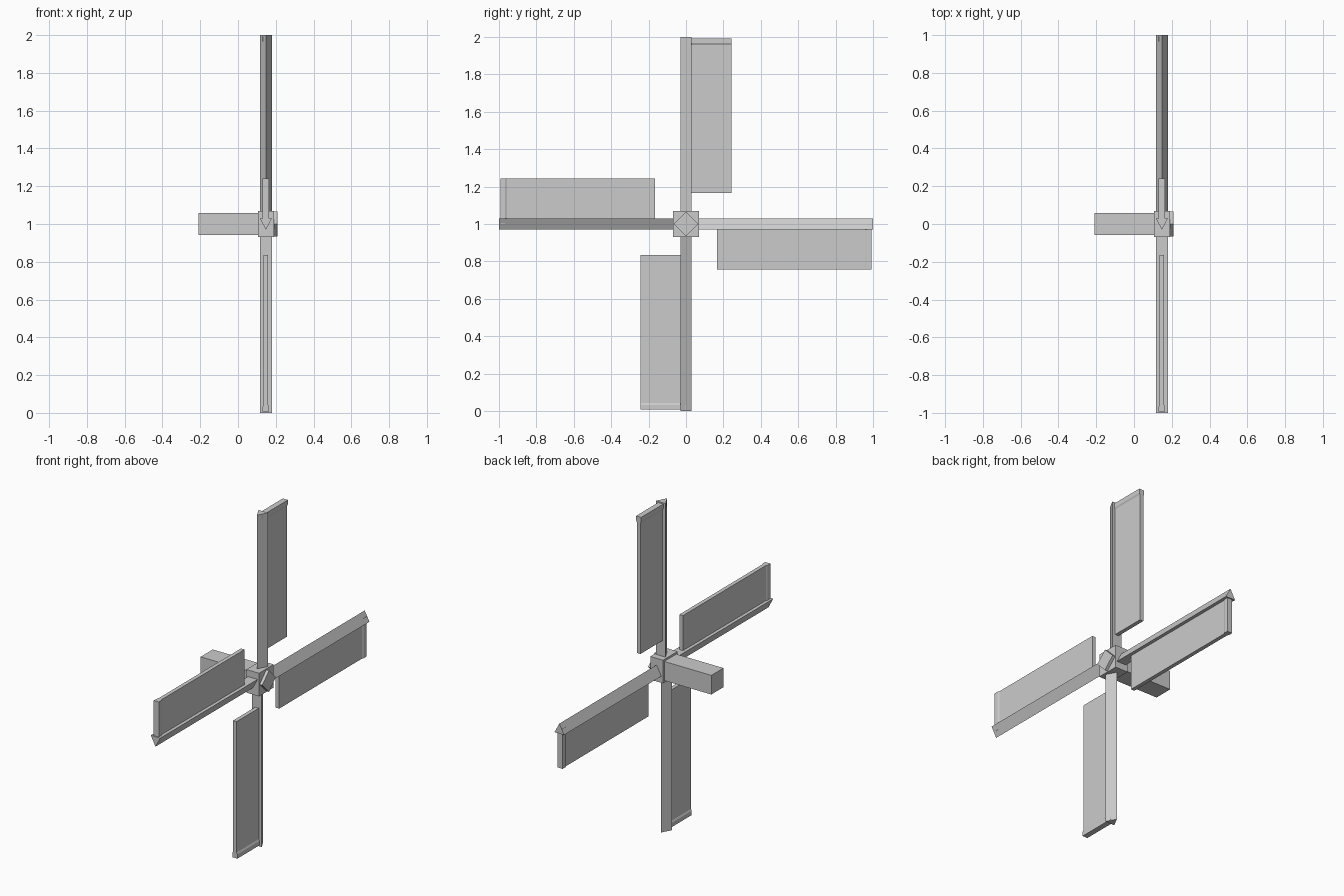
import bpy
import math
from mathutils import Matrix, Vector

if "Cube" in bpy.data.objects:
    bpy.data.objects.remove(bpy.data.objects["Cube"])

AXIS = Vector((0.148, 0, 1))   # centre of the rotor


def prism(name, profile, depth_axis, start, end, matrix=Matrix()):
    """Extrude a 2D profile: depth 'x' uses (y, z), 'y' uses (x, z), 'z' uses (x, y)."""
    place = {'x': lambda a, b, d: (d, a, b),
             'y': lambda a, b, d: (a, d, b),
             'z': lambda a, b, d: (a, b, d)}[depth_axis]
    n = len(profile)
    verts = [Vector(place(a, b, d)) for d in (start, end) for a, b in profile]
    faces = [tuple(range(n)), tuple(range(2 * n - 1, n - 1, -1))]
    faces += [(i, i + n, (i + 1) % n + n, (i + 1) % n) for i in range(n)]
    mesh = bpy.data.meshes.new(name)
    mesh.from_pydata([matrix @ v for v in verts], [], faces)
    # make normals point outward
    import bmesh
    bm = bmesh.new()
    bm.from_mesh(mesh)
    bmesh.ops.recalc_face_normals(bm, faces=bm.faces)
    bm.to_mesh(mesh)
    bm.free()
    obj = bpy.data.objects.new(name, mesh)
    bpy.context.collection.objects.link(obj)
    return obj


def square(r, cz=1.0):
    return [(-r, cz - r), (r, cz - r), (r, cz + r), (-r, cz + r)]


# axle, hub block and diamond cap
prism("axle", square(0.058), 'x', -0.21, 0.12)
prism("hub", square(0.07), 'x', 0.105, 0.19)
d = 0.065
prism("hub_cap", [(-d, 1), (0, 1 - d), (d, 1), (0, 1 + d)], 'x', 0.18, 0.208)

# one blade pointing up, repeated four times around the axle
spar = [(0, -0.03), (0.032, 0.03), (-0.032, 0.03)]
thin, thick = 0.012, 0.017
sail = [(-thin, 0.165), (thin, 0.165), (thin, 0.957), (thick, 0.967),
        (thick, 0.993), (-thick, 0.993), (-thick, 0.967), (-thin, 0.957)]
for i in range(4):
    m = Matrix.Translation(AXIS) @ Matrix.Rotation(i * math.pi / 2, 4, 'X')
    prism(f"spar_{i + 1}", spar, 'z', 0.04, 1.0, m)
    prism(f"sail_{i + 1}", sail, 'y', 0.0, 0.242, m)
